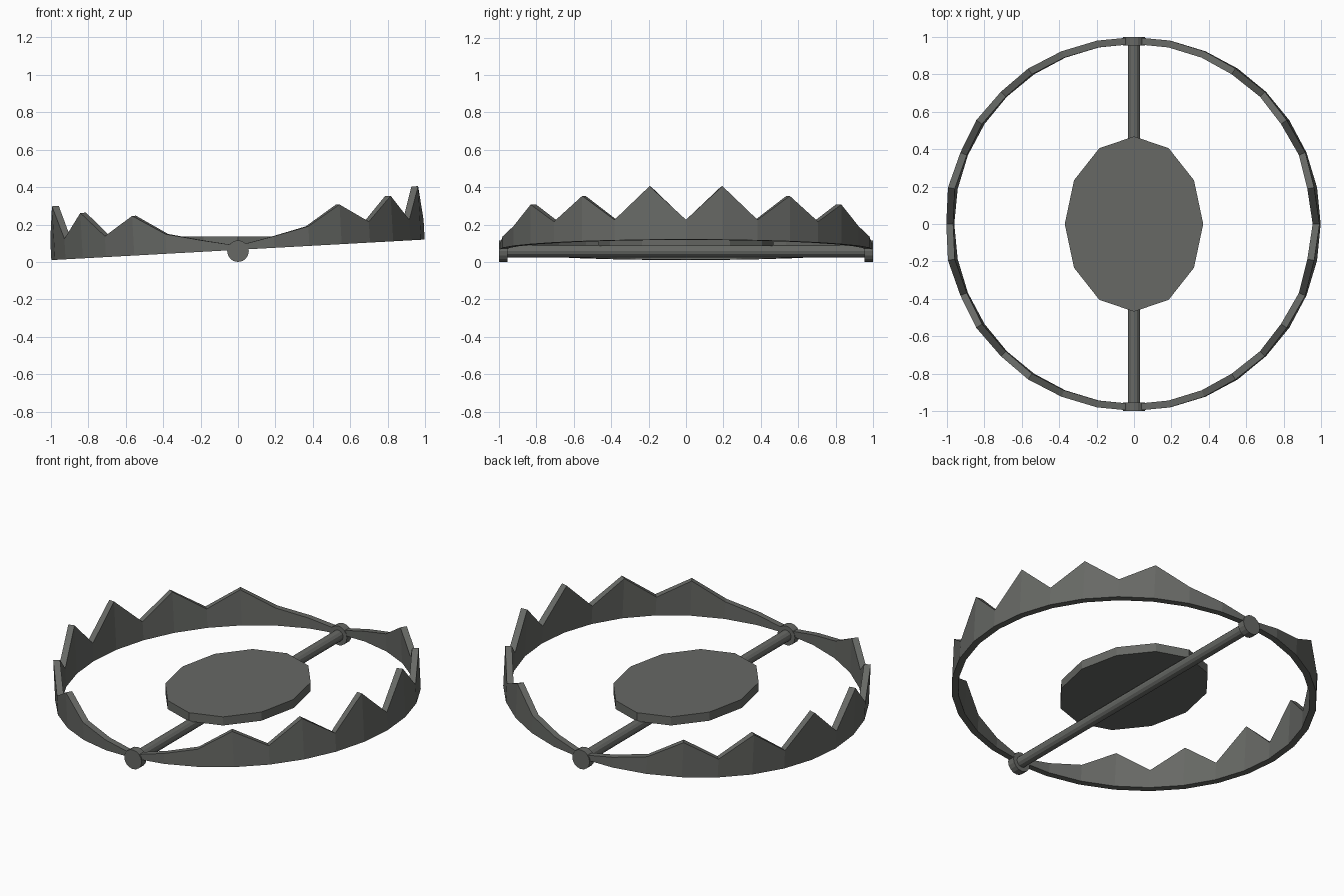
import bpy, bmesh, math
from mathutils import Matrix

if "Cube" in bpy.data.objects:
    bpy.data.objects.remove(bpy.data.objects["Cube"])

steel = bpy.data.materials.new("dark steel")
steel.diffuse_color = (0.135, 0.14, 0.13, 1)
steel.use_nodes = True
steel.node_tree.nodes["Principled BSDF"].inputs["Base Color"].default_value = steel.diffuse_color


def finish(name, bm):
    bmesh.ops.recalc_face_normals(bm, faces=bm.faces)
    mesh = bpy.data.meshes.new(name)
    bm.to_mesh(mesh)
    bm.free()
    mesh.materials.append(steel)
    ob = bpy.data.objects.new(name, mesh)
    bpy.context.collection.objects.link(ob)
    return ob


def cylinder(name, sides, radius, depth, matrix):
    bm = bmesh.new()
    bmesh.ops.create_cone(bm, cap_ends=True, segments=sides, radius1=radius,
                          radius2=radius, depth=depth, matrix=matrix)
    return finish(name, bm)


# Toothed jaws: heights from the middle of a jaw (valley) out to the hinge
HEIGHTS = [0.106, 0.287, 0.11, 0.243, 0.112, 0.212, 0.105, 0.062, 0.022]
OUTER, INNER = 0.999, 0.962
TILT = Matrix.Translation((0, 0, 0.065)) @ Matrix.Rotation(-math.atan(0.055), 4, 'Y')


def jaw(name, start):
    bm = bmesh.new()
    rings = []
    for i in range(-8, 9):
        a = start + i * math.pi / 16
        h = HEIGHTS[abs(i)]
        c, s = math.cos(a), math.sin(a)
        rings.append([bm.verts.new((r * c, r * s, z)) for r, z in
                      ((INNER, 0), (OUTER, 0), (OUTER, h), (INNER, h))])
    for a, b in zip(rings, rings[1:]):
        for k in range(4):
            n = (k + 1) % 4
            bm.faces.new((a[k], a[n], b[n], b[k]))
    bm.faces.new(rings[0])
    bm.faces.new(rings[-1])
    bmesh.ops.transform(bm, matrix=TILT, verts=bm.verts)
    finish(name, bm)


jaw("right_jaw", 0)
jaw("left_jaw", math.pi)

# Axle rod and the hinge caps at its ends
lie = Matrix.Rotation(math.pi / 2, 4, 'X')
cylinder("axle_rod", 12, 0.033, 1.94, Matrix.Translation((0, 0, 0.058)) @ lie)
for name, y in (("front_hinge_cap", -0.977), ("back_hinge_cap", 0.977)):
    cylinder(name, 16, 0.058, 0.046, Matrix.Translation((0, y, 0.058)) @ lie)

# Oval trigger plate
cylinder("trigger_plate", 12, 1, 0.052,
         Matrix.Translation((0, 0, 0.111)) @ Matrix.Diagonal((0.37, 0.468, 1, 1)))
